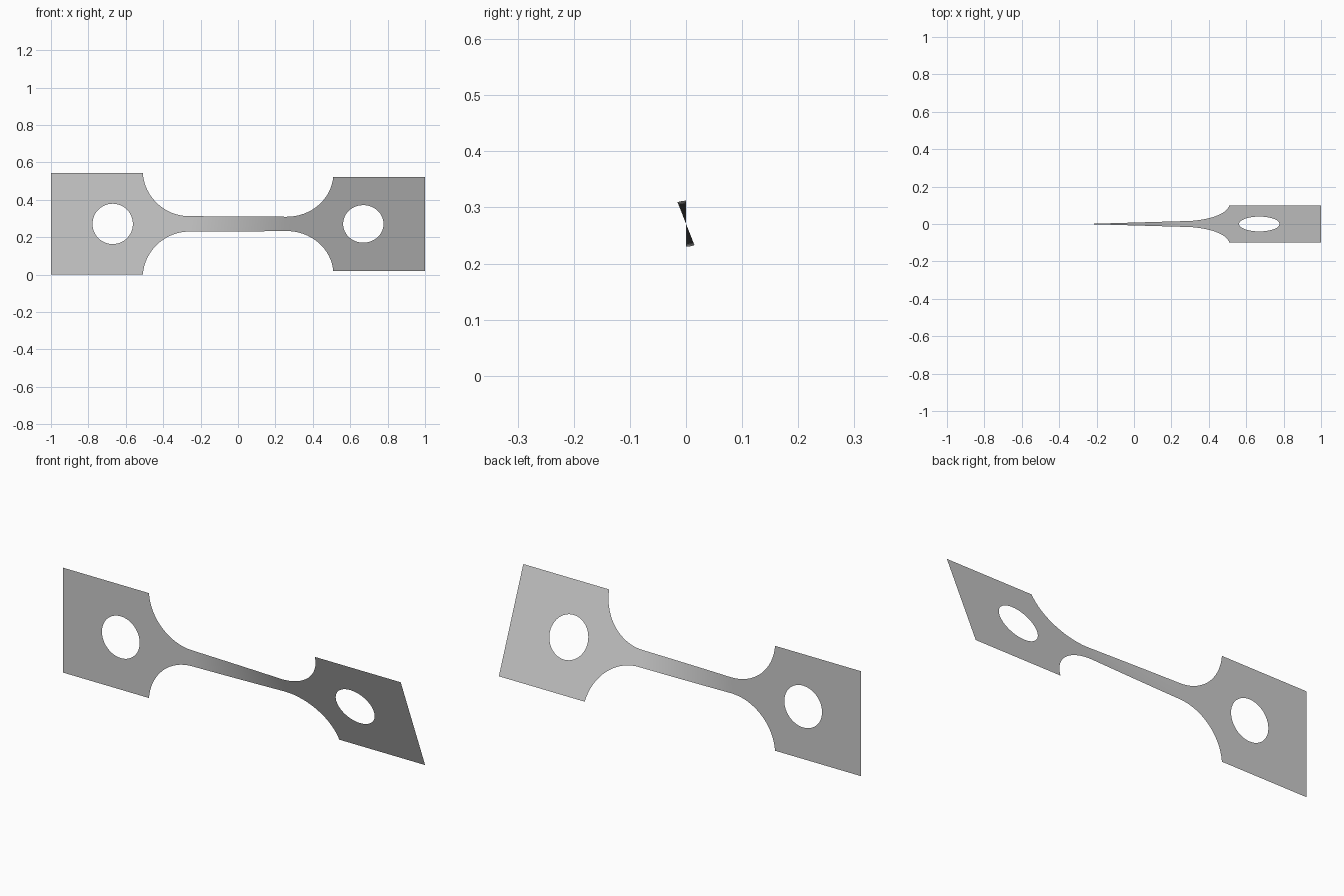
import bpy, bmesh
from math import sin, cos, pi, radians, sqrt, asin

cube = bpy.data.objects.get("Cube")
if cube:
    bpy.data.objects.remove(cube, do_unlink=True)

GRIP = 0.271        # half height of the end plates, also the axis height
NECK = 0.041        # half height of the narrow neck
FILLET = 0.25       # radius of the shoulder arcs
NECK_END = 0.26     # where the neck meets the arcs
HOLE_X, HOLE_R = 0.67, 0.108
TWIST = radians(21.6)

# Half outline: (distance from middle, half height, half hole opening)
half = [(NECK_END * i / 12, NECK, 0) for i in range(1, 12)]
end_angle = pi / 2 + asin((NECK + FILLET - GRIP) / FILLET)
end_angle = pi - end_angle
for i in range(17):
    a = end_angle * i / 16
    half.append((NECK_END + FILLET * sin(a), NECK + FILLET * (1 - cos(a)), 0))
for i in range(25):
    a = pi * i / 24
    half.append((HOLE_X - HOLE_R * cos(a), GRIP, HOLE_R * sin(a)))
half.append((1, GRIP, 0))

# Both ends mirrored about the middle column
columns = [(-x, h, c) for x, h, c in reversed(half)] + [(0, NECK, 0)] + half


def twisted(x, v):
    """Turn a point of the flat sheet about the long axis."""
    t = min(max((x + NECK_END) / (2 * NECK_END), 0), 1)
    a = TWIST * t
    return (x, -v * sin(a), GRIP + v * cos(a))


# Thin sheet made of an upper and a lower strip, parted at the holes
bm = bmesh.new()
rows = [[bm.verts.new(twisted(x, v)) for v in (-h, -c, c, h)]
        for x, h, c in columns]
for p, q in zip(rows, rows[1:]):
    for k in (0, 2):
        bm.faces.new((p[k], q[k], q[k + 1], p[k + 1]))
bmesh.ops.remove_doubles(bm, verts=bm.verts, dist=1e-5)
for f in bm.faces:
    f.smooth = True
mesh = bpy.data.meshes.new("twisted_specimen")
bm.to_mesh(mesh)
bm.free()

# Plain grey metal
mat = bpy.data.materials.new("grey metal")
mat.use_nodes = True
grey = (0.6, 0.6, 0.6, 1)
mat.diffuse_color = grey
mat.node_tree.nodes["Principled BSDF"].inputs["Base Color"].default_value = grey
mesh.materials.append(mat)

obj = bpy.data.objects.new("twisted_specimen", mesh)
bpy.context.collection.objects.link(obj)
